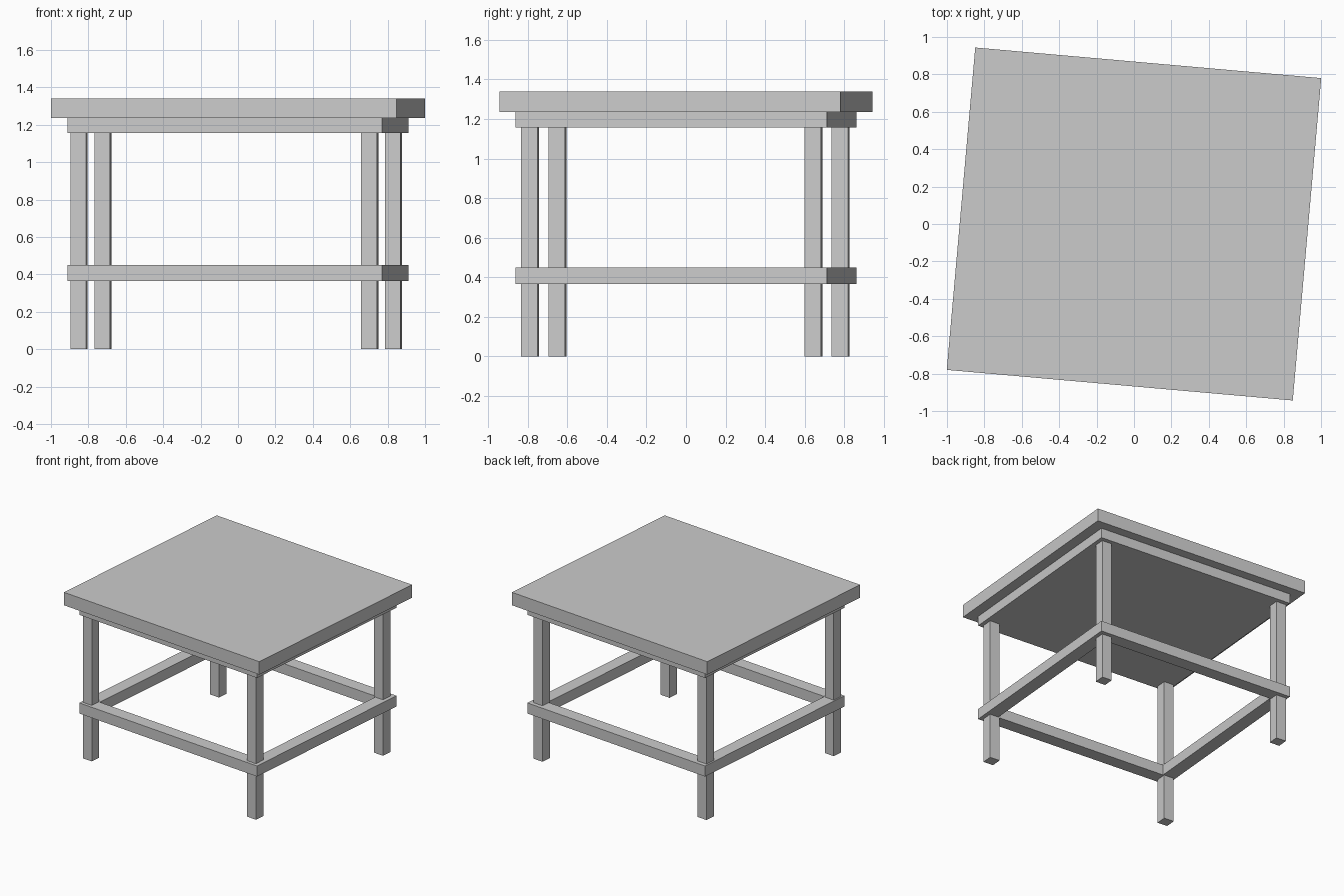
import bpy
import math
from mathutils import Matrix

if "Cube" in bpy.data.objects:
    bpy.data.objects.remove(bpy.data.objects["Cube"])

TURN = Matrix.Rotation(math.radians(-5.05), 4, 'Z')  # whole table is slightly turned


def box(name, x, y, z0, z1, w, d):
    """Box centred on local x, y between heights z0 and z1."""
    bpy.ops.mesh.primitive_cube_add(size=1)
    ob = bpy.context.object
    ob.name = name
    ob.data.transform(TURN @ Matrix.Translation((x, y, (z0 + z1) / 2))
                      @ Matrix.Diagonal((w, d, z1 - z0, 1)))
    return ob


def frame(name, w, d, z0, z1, t):
    """Closed rectangular ring with outer size w x d and rail width t."""
    loops = [(sx * (w / 2 - i), sy * (d / 2 - i), z)
             for i, z in ((0, z0), (0, z1), (t, z1), (t, z0))
             for sx, sy in ((-1, -1), (1, -1), (1, 1), (-1, 1))]
    faces = []
    for k in range(4):
        n = (k + 1) % 4
        for j in range(4):
            m = (j + 1) % 4
            faces.append((k * 4 + j, k * 4 + m, n * 4 + m, n * 4 + j))
    me = bpy.data.meshes.new(name)
    me.from_pydata(loops, [], faces)
    me.transform(TURN)
    ob = bpy.data.objects.new(name, me)
    bpy.context.collection.objects.link(ob)
    return ob


# Table top and the solid slab under it
box("table_top", 0, 0, 1.236, 1.34, 1.857, 1.73)
box("under_slab", 0, 0, 1.157, 1.236, 1.688, 1.58)

# Lower stretcher ring around the legs
frame("stretcher_ring", 1.688, 1.58, 0.365, 0.45, 0.105)

# Four square legs
for side, sx in (("left", -1), ("right", 1)):
    for end, sy in (("front", -1), ("back", 1)):
        box(f"{end}_{side}_leg", sx * 0.780 - 0.009, sy * 0.719 - 0.004,
            0, 1.157, 0.084, 0.084)
